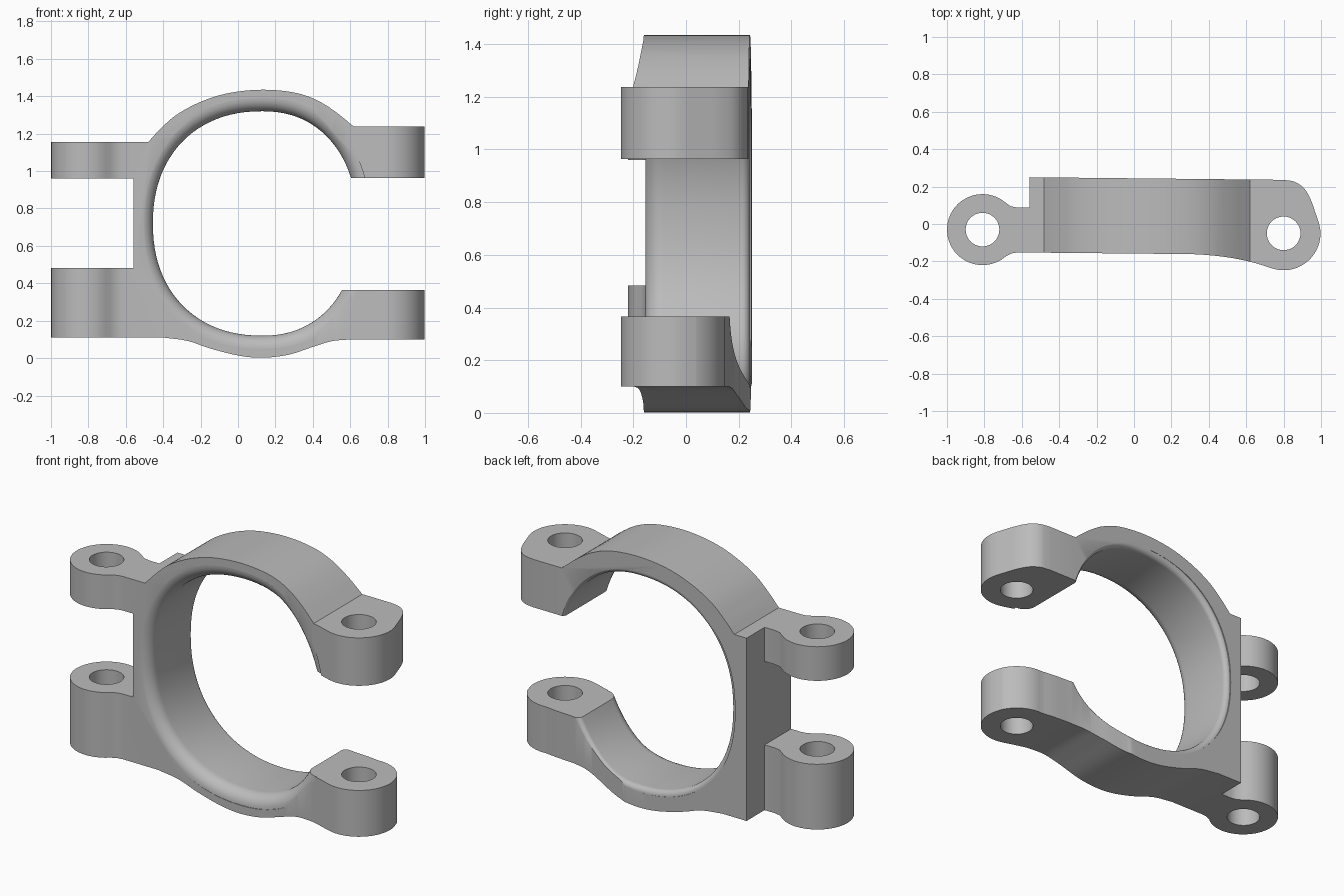
import bpy, bmesh, math
from mathutils import Vector

cube = bpy.data.objects.get("Cube")
if cube:
    bpy.data.objects.remove(cube, do_unlink=True)

grey = bpy.data.materials.new("plain_grey")
grey.use_nodes = True
grey.diffuse_color = (0.5, 0.5, 0.5, 1)
grey.node_tree.nodes["Principled BSDF"].inputs["Base Color"].default_value = (0.5, 0.5, 0.5, 1)


def spline(points, steps=5):
    """Smooth curve through the given 2D points."""
    p = [Vector(q) for q in points]
    p = [2 * p[0] - p[1]] + p + [2 * p[-1] - p[-2]]
    out = []
    for a, b, c, d in zip(p, p[1:], p[2:], p[3:]):
        for i in range(steps):
            t = i / steps
            out.append(0.5 * (2 * b + (c - a) * t + (2 * a - 5 * b + 4 * c - d) * t ** 2
                              + (3 * b - a - 3 * c + d) * t ** 3))
    return [tuple(v) for v in out] + [tuple(points[-1])]


def arc(cx, cy, r, start, end, n=28):
    angles = [math.radians(start + (end - start) * i / n) for i in range(n + 1)]
    return [(cx + r * math.cos(a), cy + r * math.sin(a)) for a in angles]


def loft(name, rings):
    """Closed solid through a list of matching rings."""
    bm = bmesh.new()
    loops = [[bm.verts.new(v) for v in ring] for ring in rings]
    n = len(loops[0])
    for a, b in zip(loops, loops[1:]):
        for i in range(n):
            j = (i + 1) % n
            bm.faces.new((a[i], a[j], b[j], b[i]))
    bm.faces.new(loops[0])
    bm.faces.new(loops[-1])
    bmesh.ops.recalc_face_normals(bm, faces=bm.faces)
    mesh = bpy.data.meshes.new(name)
    bm.to_mesh(mesh)
    bm.free()
    mesh.materials.append(grey)
    obj = bpy.data.objects.new(name, mesh)
    bpy.context.collection.objects.link(obj)
    return obj


def combine(target, tool, operation):
    mod = target.modifiers.new(operation, 'BOOLEAN')
    mod.operation, mod.solver, mod.object = operation, 'EXACT', tool
    bpy.context.view_layer.objects.active = target
    bpy.ops.object.modifier_apply(modifier=mod.name)
    bpy.data.objects.remove(tool, do_unlink=True)


def upright(name, outline, low, high):
    return loft(name, [[(x, y, z) for x, y in outline] for z in (low, high)])


# Front outline of the ring and its four lugs
crown = spline([(-.48, 1.155), (-.42, 1.22), (-.33, 1.3), (-.2, 1.37), (-.05, 1.417),
                (.13, 1.435), (.3, 1.42), (.42, 1.38), (.52, 1.318), (.62, 1.237)])
belly = spline([(.6, .1), (.5, .09), (.4, .06), (.27, .018), (.13, .002),
                (0, .014), (-.15, .052), (-.27, .092), (-.4, .11)])
front = ([(-1.1, 1.155)] + crown + [(1.1, 1.237), (1.1, .963), (.2, .963), (.2, .365),
         (1.1, .365), (1.1, .1)] + belly + [(-1.1, .11), (-1.1, .483), (-.558, .483),
         (-.558, .96), (-1.1, .96)])
bracket = loft("clamp_bracket", [[(x, y, z) for x, z in front] for y in (-.5, .5)])

# Plan outline, shared by the ring and lugs
back_right = spline([(.8, .236), (.86, .225), (.91, .19), (.945, .13), (.97, .06), (.99, 0)])
front_right = spline([(.73, -.235), (.63, -.204), (.5, -.178), (.35, -.163), (.2, -.16)])
plan = (arc(-.81, -.03, .19, 312, 50) + [(-.66, .095), (-.62, .087), (-.558, .087),
        (-.558, .25)] + back_right + arc(.8, -.05, .197, 5, -105) + front_right
        + [(-.62, -.152), (-.65, -.156)])
combine(bracket, upright("plan_shape", plan, -.2, 1.8), 'INTERSECT')

# Slimmer back on the lower right lug
taper = spline([(.18, .26), (.24, .236), (.35, .212), (.46, .185), (.57, .167), (.7, .158), (.78, .148)])
relief = taper + arc(.8, -.05, .198, 88, 10) + [(1.2, -.02), (1.2, .5), (.18, .5)]
combine(bracket, upright("lug_relief", relief, -.2, .7), 'DIFFERENCE')


def ease(x, a, b):
    t = min(max((x - a) / (b - a), 0), 1)
    return t * t * (3 - 2 * t)


def opening_ring(offset, depth, at_front):
    """Rounded ring whose depth follows the front or back surface."""
    ring = []
    for i in range(96):
        a = 2 * math.pi * i / 96
        c, s = math.cos(a), math.sin(a)
        half = (.507 if c > 0 else .585) + offset
        x = .13 + half * math.copysign(abs(c) ** (2 / 2.2), c)
        z = .72 + (.6 + offset) * math.copysign(abs(s) ** (2 / 2.2), s)
        if at_front:
            y = -.156 - .045 * ease(x, .3, .65) + depth
        else:
            y = .243 - (.078 * ease(x, .2, .62) if z < .72 else 0) - depth
        ring.append((x, y, z))
    return ring


# Central opening with rounded rims
rings = []
for radius, at_front in ((.07, True), (.03, False)):
    side = [opening_ring(radius, -.3, at_front)]
    for k in range(9):
        a = math.pi / 2 * k / 8
        side.append(opening_ring(radius * (1 - math.sin(a)), radius * (1 - math.cos(a)), at_front))
    rings += side if at_front else side[::-1]
combine(bracket, loft("opening", rings), 'DIFFERENCE')

# Pin holes through the lugs
for x, y in ((-.81, -.03), (.8, -.05)):
    hole = upright("pin_hole", arc(x, y, .09, 0, 360, 40)[:-1], -.2, 1.8)
    combine(bracket, hole, 'DIFFERENCE')

bpy.ops.object.select_all(action='DESELECT')
bracket.select_set(True)
bpy.context.view_layer.objects.active = bracket
bpy.ops.object.shade_smooth_by_angle(angle=math.radians(28))
